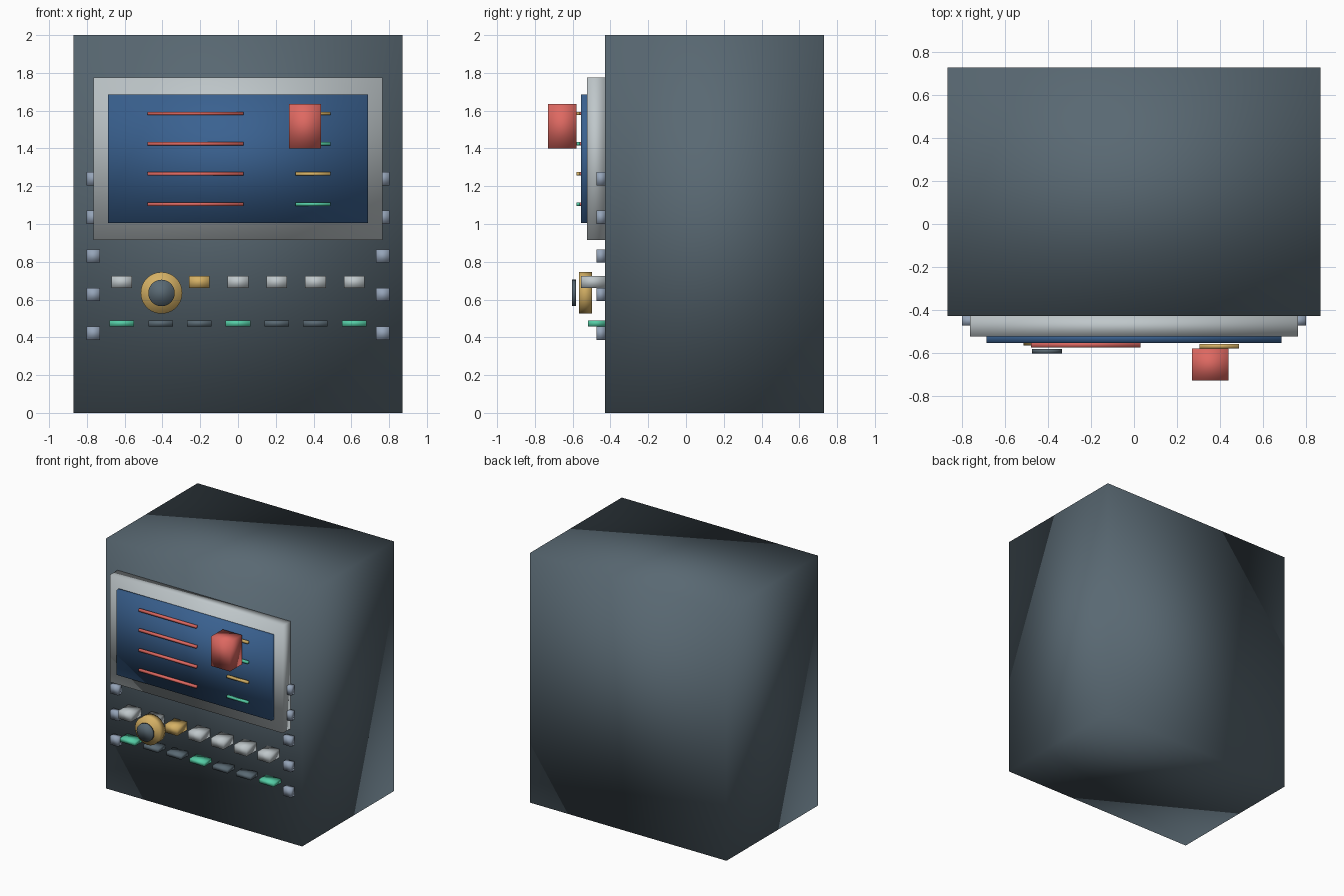
import bpy
import math

if "Cube" in bpy.data.objects:
    bpy.data.objects.remove(bpy.data.objects["Cube"], do_unlink=True)


def material(name, rgb):
    m = bpy.data.materials.new(name)
    m.use_nodes = True
    colour = (*rgb, 1)
    m.diffuse_color = colour
    m.node_tree.nodes["Principled BSDF"].inputs["Base Color"].default_value = colour
    return m


slate = material("slate", (0.10, 0.14, 0.17))
silver = material("silver", (0.52, 0.57, 0.59))
blue = material("screen blue", (0.042, 0.12, 0.28))
red = material("coral red", (0.73, 0.14, 0.12))
gold = material("gold", (0.67, 0.44, 0.13))
green = material("mint green", (0.09, 0.61, 0.38))
steel = material("pale steel", (0.30, 0.37, 0.48))


def finish(name, mat):
    ob = bpy.context.object
    ob.name = name
    ob.data.materials.append(mat)
    # soft gradients run across every face, even on the boxes
    bpy.ops.object.shade_smooth()
    return ob


def box(name, mat, x, y, z):
    """Box from (min, max) extents on each axis."""
    spans = (x, y, z)
    bpy.ops.mesh.primitive_cube_add(size=1, location=[(a + b) / 2 for a, b in spans])
    bpy.context.object.scale = [b - a for a, b in spans]
    bpy.ops.object.transform_apply(location=False, rotation=False, scale=True)
    return finish(name, mat)


def around(centre, size):
    return (centre - size / 2, centre + size / 2)


def disc(name, mat, radius, x, y, z):
    """Cylinder facing the front."""
    bpy.ops.mesh.primitive_cylinder_add(
        vertices=48, radius=radius, depth=y[1] - y[0],
        location=(x, sum(y) / 2, z), rotation=(math.pi / 2, 0, 0))
    return finish(name, mat)


FRONT = -0.43

# Cabinet, bezel and screen
box("cabinet", slate, (-0.87, 0.87), (FRONT, 0.73), (0, 2))
box("screen_bezel", silver, (-0.765, 0.765), (-0.525, FRONT), (0.915, 1.775))
box("screen", blue, (-0.687, 0.687), (-0.555, -0.51), (1.005, 1.685))

# Readout lines on the screen
for i in range(4):
    z = around(1.585 - 0.16 * i, 0.018)
    box(f"long_line_{i + 1}", red, (-0.48, 0.03), (-0.575, -0.55), z)
    box(f"short_line_{i + 1}", green if i % 2 else gold, (0.305, 0.49), (-0.58, -0.56), z)

# Block standing out from the screen
box("red_block", red, (0.27, 0.44), (-0.73, -0.58), (1.40, 1.635))

# Two rows of seven buttons
for i in range(7):
    x = 0.205 * (i - 3)
    box(f"button_{i + 1}", gold if i == 2 else silver,
        around(x, 0.11), (-0.555, FRONT), (0.66, 0.725))
    box(f"indicator_{i + 1}", slate if i % 3 else green,
        around(x, 0.13), (-0.52, FRONT), (0.458, 0.49))

# Dial with its cap
disc("dial", gold, 0.11, -0.405, (-0.567, -0.498), 0.635)
disc("dial_cap", slate, 0.07, -0.405, (-0.603, -0.582), 0.635)

# Studs down both edges of the front
for side, sign in (("right", -1), ("left", 1)):
    for i in range(5):
        box(f"{side}_stud_{i + 1}", steel, around(sign * 0.766, 0.07),
            (-0.473, FRONT), around(1.24 - 0.2045 * i, 0.07))
